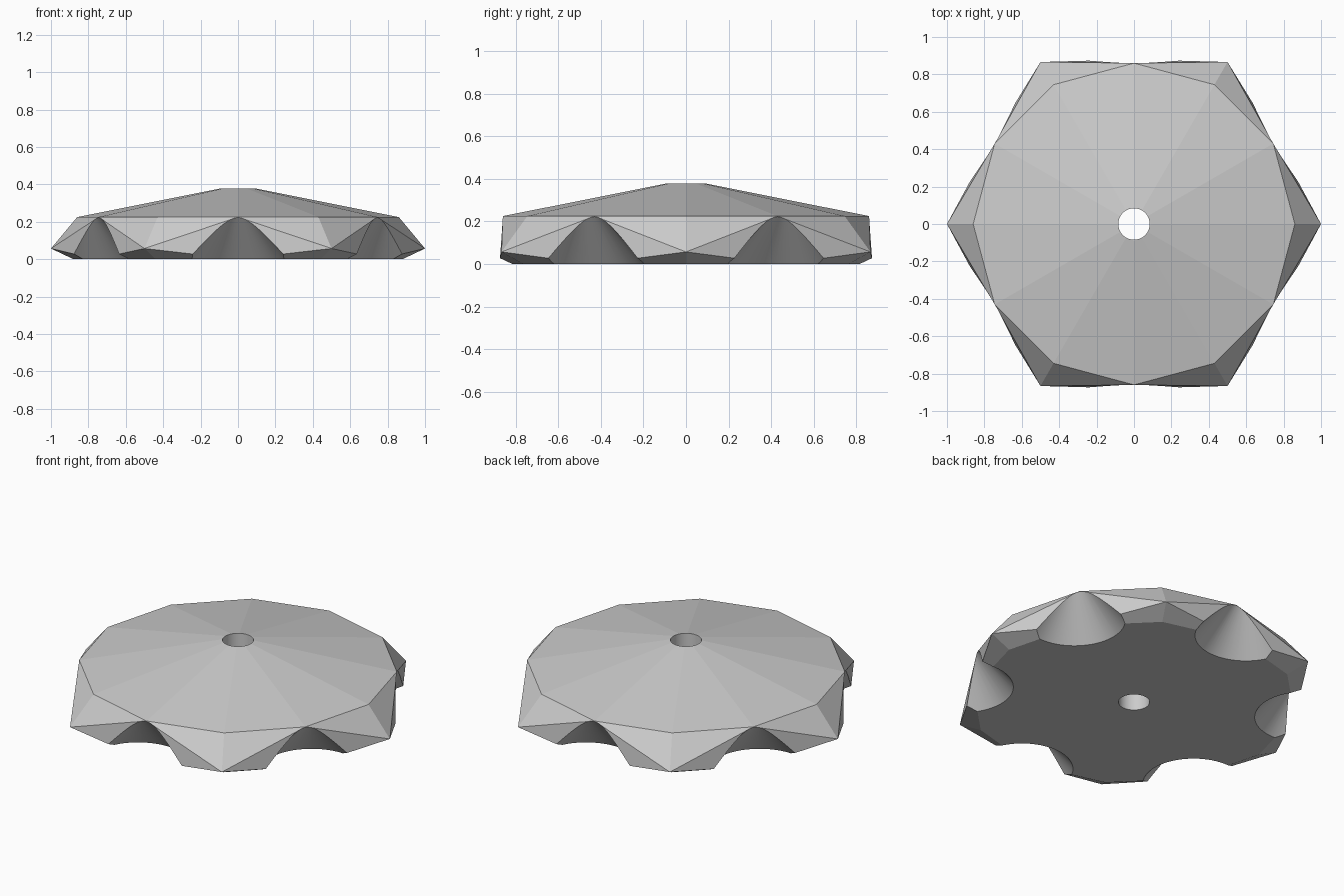
import bpy, bmesh
from math import cos, sin, radians

if "Cube" in bpy.data.objects:
    bpy.data.objects.remove(bpy.data.objects["Cube"])

grey = bpy.data.materials.new("plain_grey")
grey.use_nodes = True
colour = (0.6, 0.6, 0.6, 1)
grey.diffuse_color = colour
grey.node_tree.nodes["Principled BSDF"].inputs["Base Color"].default_value = colour


def make_object(name, bm):
    bmesh.ops.recalc_face_normals(bm, faces=bm.faces)
    mesh = bpy.data.meshes.new(name)
    bm.to_mesh(mesh)
    bm.free()
    mesh.materials.append(grey)
    obj = bpy.data.objects.new(name, mesh)
    bpy.context.collection.objects.link(obj)
    return obj


def ring(bm, radius, z, step=30):
    return [bm.verts.new((radius * cos(radians(a)), radius * sin(radians(a)), z))
            for a in range(0, 360, step)]


# Faceted knob: twelve-sided crown, six outer points, flat base
bm = bmesh.new()
crown = ring(bm, 0.088, 0.379)
rim = ring(bm, 0.86, 0.225)
points = ring(bm, 1.0, 0.057, 60)
base = ring(bm, 0.88, 0)
bm.faces.new(crown)
bm.faces.new(base)
for i in range(12):
    j = (i + 1) % 12
    bm.faces.new((crown[i], rim[i], rim[j], crown[j]))
for i, point in enumerate(points):
    k = 2 * i
    for side in (k - 1, (k + 1) % 12):
        bm.faces.new((point, rim[k], rim[side]))
        bm.faces.new((point, rim[side], base[side]))
        bm.faces.new((point, base[side], base[k]))
knob = make_object("faceted_knob", bm)


# Smooth cutters: central bore and six conical finger notches
def cutter(name, x, y, bottom, top, z0, z1):
    bm = bmesh.new()
    bmesh.ops.create_cone(bm, cap_ends=True, segments=72, radius1=bottom,
                          radius2=top, depth=z1 - z0)
    bmesh.ops.translate(bm, verts=bm.verts, vec=(x, y, (z0 + z1) / 2))
    for face in bm.faces:
        face.smooth = len(face.verts) < 5
    obj = make_object(name, bm)
    obj.hide_render = True
    return obj


notch_radius, notch_height, drop = 0.275, 0.313, 0.1
flare = notch_radius * (1 + drop / notch_height)
cutters = [cutter("bore_cutter", 0, 0, 0.084, 0.084, -0.2, 0.6)]
for a in range(30, 360, 60):
    cutters.append(cutter("notch_cutter", 0.94 * cos(radians(a)), 0.94 * sin(radians(a)),
                          flare, 0, -drop, notch_height))

bpy.context.view_layer.objects.active = knob
knob.select_set(True)
for tool in cutters:
    cut = knob.modifiers.new("cut", "BOOLEAN")
    cut.operation = "DIFFERENCE"
    cut.solver = "EXACT"
    cut.object = tool
    bpy.ops.object.modifier_apply(modifier=cut.name)
for tool in cutters:
    bpy.data.objects.remove(tool)
